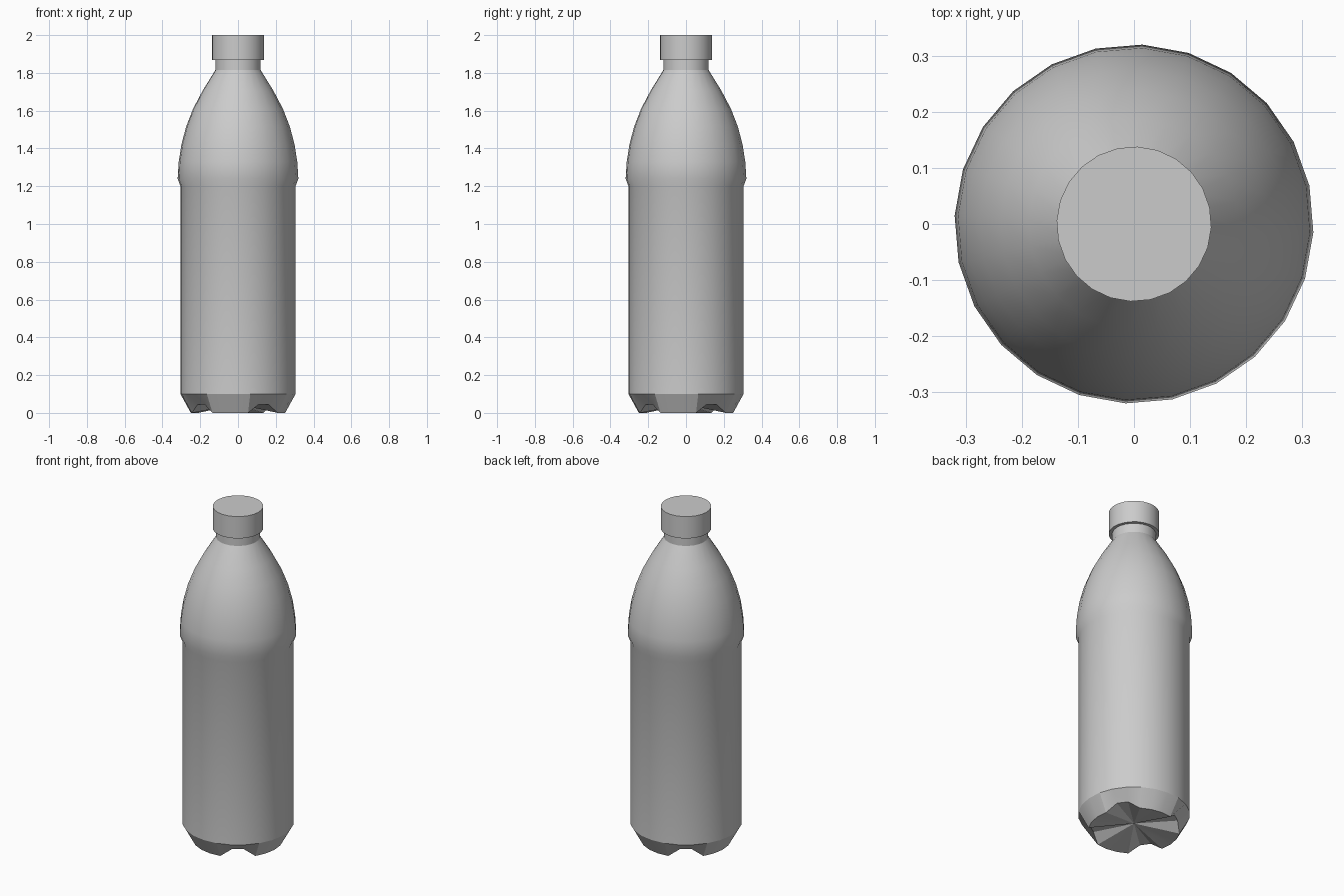
import bpy, bmesh, math

if "Cube" in bpy.data.objects:
    bpy.data.objects.remove(bpy.data.objects["Cube"], do_unlink=True)

SIDES = 24
START = math.radians(12.3)

grey = bpy.data.materials.new("plain grey")
grey.use_nodes = True
grey.diffuse_color = (0.6, 0.6, 0.6, 1)
grey.node_tree.nodes["Principled BSDF"].inputs["Base Color"].default_value = (0.6, 0.6, 0.6, 1)


def is_foot(k):
    """Four feet of three segments each, parted by valleys."""
    return k % 6 not in (1, 2)


def lathe(name, rings, close_low=None, close_high=None):
    """Stack rings from low to high; each ring is a function of side number giving (radius, height).
    close_low and close_high are heights of closing centre points."""
    bm = bmesh.new()
    loops = []
    for ring in rings:
        loop = []
        for k in range(SIDES):
            r, z = ring(k)
            a = START + 2 * math.pi * k / SIDES
            loop.append(bm.verts.new((r * math.cos(a), r * math.sin(a), z)))
        loops.append(loop)
    for low, high in zip(loops, loops[1:]):
        for k in range(SIDES):
            n = (k + 1) % SIDES
            bm.faces.new((low[k], low[n], high[n], high[k]))
    if close_low is not None:
        c = bm.verts.new((0, 0, close_low))
        for k in range(SIDES):
            bm.faces.new((c, loops[0][(k + 1) % SIDES], loops[0][k]))
    if close_high is not None:
        c = bm.verts.new((0, 0, close_high))
        for k in range(SIDES):
            bm.faces.new((c, loops[-1][k], loops[-1][(k + 1) % SIDES]))
    mesh = bpy.data.meshes.new(name)
    bm.to_mesh(mesh)
    bm.free()
    mesh.materials.append(grey)
    obj = bpy.data.objects.new(name, mesh)
    bpy.context.collection.objects.link(obj)
    bpy.ops.object.select_all(action='DESELECT')
    obj.select_set(True)
    bpy.context.view_layer.objects.active = obj
    bpy.ops.object.shade_smooth_by_angle(angle=math.radians(27))
    return obj


def round_rings(profile):
    return [lambda k, p=p: p for p in profile]


# Straight body, flared shoulder and neck
lathe("bottle_body", round_rings([
    (0.305, 0.1), (0.305, 1.2), (0.32, 1.24), (0.314, 1.33), (0.3, 1.42),
    (0.275, 1.515), (0.238, 1.61), (0.188, 1.705), (0.12, 1.815), (0.12, 1.87)]))

# Base with four feet
lathe("bottle_base", [
    lambda k: (0.14, 0.02 if is_foot(k) else 0.045),
    lambda k: (0.25, 0.0) if is_foot(k) else (0.24, 0.045),
    lambda k: (0.305, 0.1)], close_low=0.045)

# Screw cap
lathe("cap", round_rings([(0.138, 1.868), (0.138, 2.0)]), close_low=1.868, close_high=2.0)
